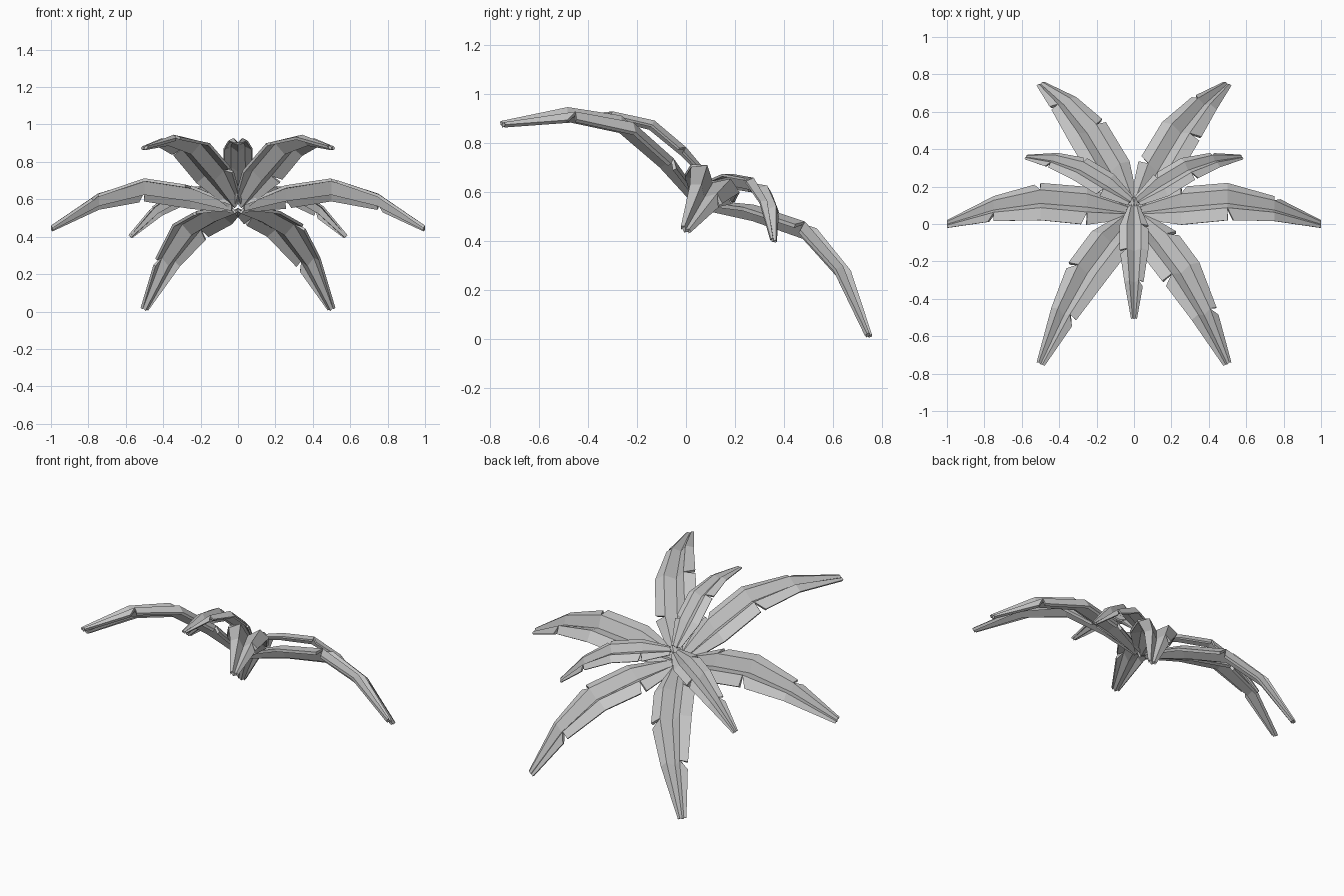
import bpy
import bmesh
from math import radians
from mathutils import Matrix, Vector

if "Cube" in bpy.data.objects:
    bpy.data.objects.remove(bpy.data.objects["Cube"])

# Leaf stations along its length: radius, half width, ridge height, groove depth, edge drop
STATIONS = [
    (0.03, 0.045, 0.145, 0.025, 0.015),
    (0.25, 0.117, 0.225, 0.045, 0.03),
    (0.50, 0.115, 0.27, 0.05, 0.03),
    (0.75, 0.077, 0.19, 0.04, 0.025),
    (1.00, 0.024, 0.008, 0.01, 0.008),
]
# Tears in the leaf edge, by station number
TEARS = {-1: (2,), 1: (1, 3)}
TEAR_GAP = 0.13


def section(r, half, top, groove, drop):
    """M-shaped cross-section: edge, ridge, groove, ridge, edge."""
    ridge = half * 0.48
    return [Vector((r, -half, top - drop)), Vector((r, -ridge, top)),
            Vector((r, 0, top - groove)),
            Vector((r, ridge, top)), Vector((r, half, top - drop))]


def leaf_mesh():
    bm = bmesh.new()
    points = [section(*s) for s in STATIONS]
    ends = [[bm.verts.new(p) for p in row] for row in points]
    starts = [list(row) for row in ends]
    # A torn edge starts its next strip a little further out
    for side, torn in TEARS.items():
        col = 0 if side < 0 else 4
        for i in torn:
            p = points[i][col].lerp(points[i + 1][col], TEAR_GAP)
            starts[i][col] = bm.verts.new(p)
    for i in range(len(STATIONS) - 1):
        a, b = starts[i], ends[i + 1]
        for j in range(4):
            bm.faces.new((a[j], b[j], b[j + 1], a[j + 1]))
    mesh = bpy.data.meshes.new("leaf")
    bm.to_mesh(mesh)
    bm.free()
    return mesh


# The whole crown leans 30 degrees backwards
CROWN = Matrix.Translation((0, 0, 0.447)) @ Matrix.Rotation(radians(-30), 4, 'X')
MESH = leaf_mesh()


def add_leaf(name, angle, scale=1.0, lift=0.0):
    ob = bpy.data.objects.new(name, MESH)
    bpy.context.collection.objects.link(ob)
    ob.matrix_world = (CROWN @ Matrix.Translation((0, 0, lift))
                       @ Matrix.Rotation(radians(angle), 4, 'Z')
                       @ Matrix.Scale(scale, 4))
    solid = ob.modifiers.new("thickness", 'SOLIDIFY')
    solid.thickness = 0.016
    solid.offset = -1


# Six large lower leaves
for k in range(6):
    add_leaf(f"large_leaf_{k + 1}", 60 * k)

# Three small upper leaves
for k in range(3):
    add_leaf(f"small_leaf_{k + 1}", 30 + 120 * k, 0.667, 0.14)
